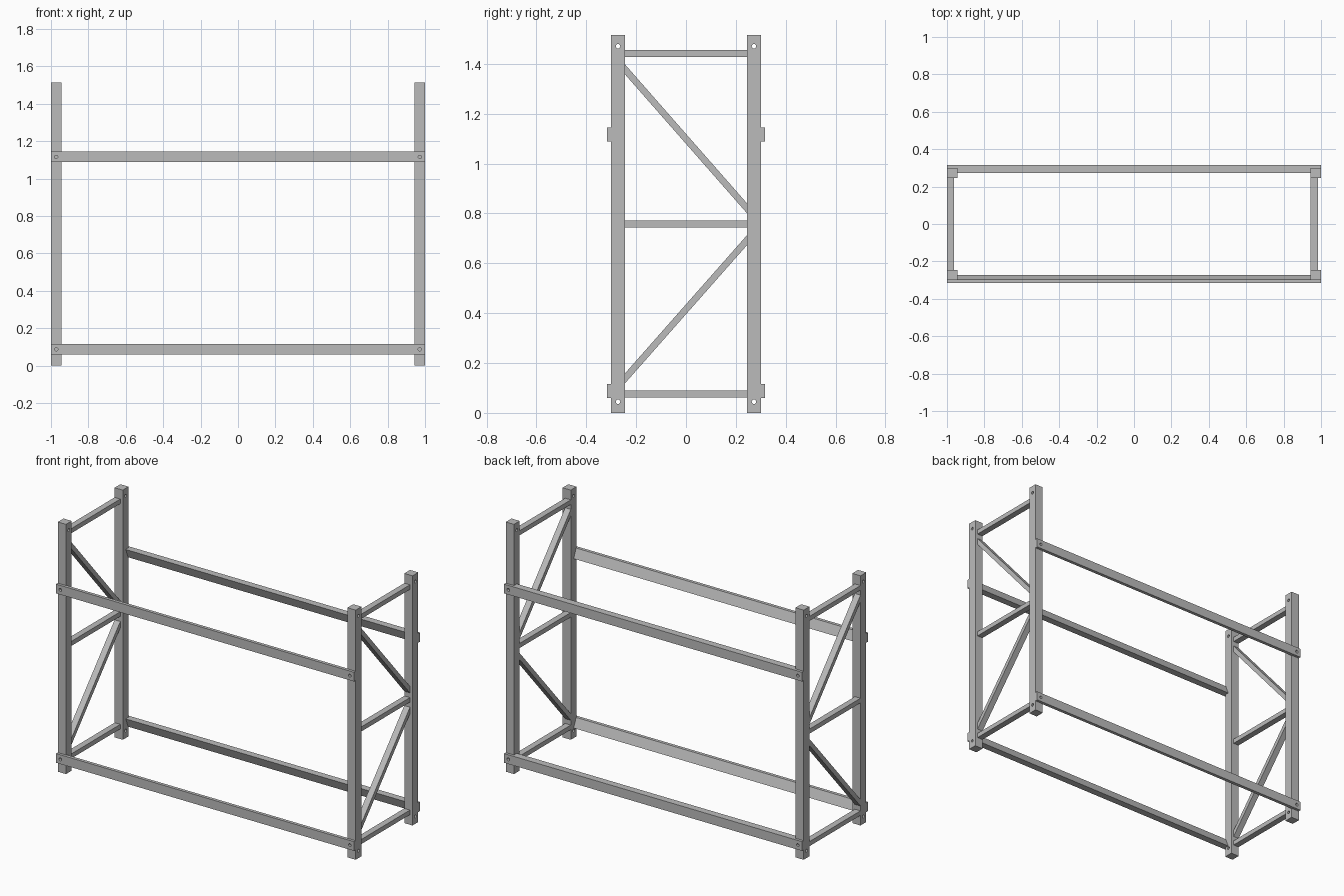
import bpy
import bmesh
from mathutils import Matrix, Vector

old = bpy.data.objects.get("Cube")
if old:
    bpy.data.objects.remove(old, do_unlink=True)

steel = bpy.data.materials.new("grey steel")
steel.use_nodes = True
COLOUR = (0.5, 0.5, 0.5, 1)
steel.diffuse_color = COLOUR
steel.node_tree.nodes["Principled BSDF"].inputs["Base Color"].default_value = COLOUR

POST = 0.055           # post width
HEIGHT = 1.515
OUT, IN = 0.30, 0.245  # outer and inner y of the posts
PLATE = 0.316          # outer y of the beam plates
HOLE = 0.009


def finish(name, bm):
    bmesh.ops.recalc_face_normals(bm, faces=bm.faces)
    mesh = bpy.data.meshes.new(name)
    bm.to_mesh(mesh)
    bm.free()
    mesh.materials.append(steel)
    obj = bpy.data.objects.new(name, mesh)
    bpy.context.collection.objects.link(obj)
    return obj


def prism(name, profile, x0, x1):
    """Extrude a (y, z) profile along x."""
    bm = bmesh.new()
    face = bm.faces.new([bm.verts.new((x0, y, z)) for y, z in profile])
    new = bmesh.ops.extrude_face_region(bm, geom=[face])["geom"]
    verts = [v for v in new if isinstance(v, bmesh.types.BMVert)]
    bmesh.ops.translate(bm, verts=verts, vec=(x1 - x0, 0, 0))
    return finish(name, bm)


def box(name, x0, x1, y0, y1, z0, z1):
    return prism(name, [(y0, z0), (y1, z0), (y1, z1), (y0, z1)], x0, x1)


def drill(obj, centres, axis, length):
    """Cut round bolt holes through a part along the given axis."""
    bm = bmesh.new()
    turn = Vector((0, 0, 1)).rotation_difference(Vector(axis)).to_matrix().to_4x4()
    for c in centres:
        bmesh.ops.create_cone(bm, cap_ends=True, segments=16, radius1=HOLE,
                              radius2=HOLE, depth=length,
                              matrix=Matrix.Translation(c) @ turn)
    cutter = finish("hole_cutter", bm)
    cutter.hide_render = True
    mod = obj.modifiers.new("bolt holes", "BOOLEAN")
    mod.operation = "DIFFERENCE"
    mod.solver = "EXACT"
    mod.object = cutter
    bpy.context.view_layer.objects.active = obj
    bpy.ops.object.modifier_apply(modifier=mod.name)
    bpy.data.objects.remove(cutter, do_unlink=True)


# Upright end frames, the same frame repeated at both ends
for side, x0 in (("right", -1.0), ("left", 1.0 - POST)):
    for end, sign in (("front", -1), ("back", 1)):
        y0, y1 = sorted((sign * IN, sign * OUT))
        post = box(f"{end}_{side}_post", x0, x0 + POST, y0, y1, 0, HEIGHT)
        mid = (x0 + POST / 2, (y0 + y1) / 2)
        drill(post, [(*mid, z) for z in (0.045, 1.47)], (1, 0, 0), 0.1)

    # Horizontal ties sit flush with one face of the posts
    x1 = x0 + 0.038
    for level, z in (("bottom", 0.075), ("middle", 0.758), ("top", 1.442)):
        box(f"{side}_{level}_tie", x0, x1, -IN, IN, z - 0.014, z + 0.014)

    # Diagonal braces, cut vertically where they meet the posts
    for level, za, zb in (("lower", 0.138, 0.693), ("upper", 1.378, 0.82)):
        half = 0.02
        prism(f"{side}_{level}_brace",
              [(-IN, za - half), (IN, zb - half), (IN, zb + half), (-IN, za + half)],
              x0, x1)

# Long beams: a face plate over the posts and a wedge rail between them
for level, z in (("lower", 0.088), ("upper", 1.116)):
    for end, sign in (("front", -1), ("back", 1)):
        y0, y1 = sorted((sign * OUT, sign * PLATE))
        plate = box(f"{end}_{level}_plate", -1, 1, y0, y1, z - 0.028, z + 0.028)
        drill(plate, [(x, (y0 + y1) / 2, z) for x in (-0.972, 0.972)], (0, 1, 0), 0.05)
        # The back rail is the front rail turned upside down
        profile = [(-OUT, -0.028), (-0.273, -0.028), (-0.296, 0.028), (-OUT, 0.028)]
        if sign > 0:
            profile = [(-y, -h) for y, h in profile]
        prism(f"{end}_{level}_rail", [(y, z + h) for y, h in profile],
              -1 + POST, 1 - POST)
